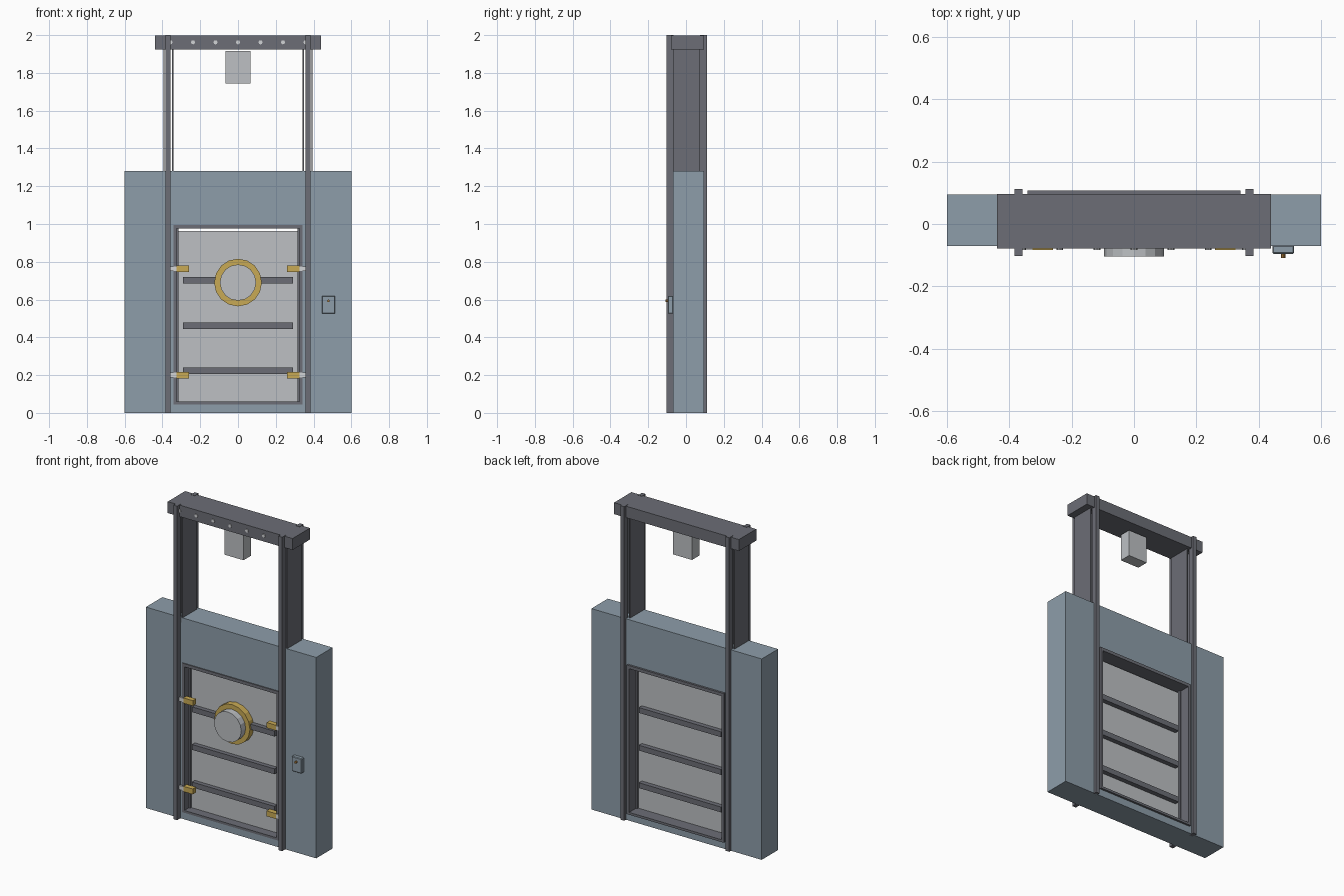
import bpy, bmesh, math
from mathutils import Matrix

cube = bpy.data.objects.get("Cube")
if cube:
    bpy.data.objects.remove(cube, do_unlink=True)


def material(name, rgb):
    m = bpy.data.materials.new(name)
    m.use_nodes = True
    colour = (*rgb, 1)
    m.diffuse_color = colour
    bsdf = next(n for n in m.node_tree.nodes if n.type == 'BSDF_PRINCIPLED')
    bsdf.inputs["Base Color"].default_value = colour
    return m


WALL = material("blue grey wall", (0.27, 0.34, 0.40))
STEEL = material("dark steel", (0.15, 0.155, 0.18))
LIGHT = material("light metal", (0.51, 0.53, 0.55))
GOLD = material("brass yellow", (0.58, 0.40, 0.09))
BOLT = material("pale bolt", (0.65, 0.66, 0.68))
BUTTON = material("amber button", (0.45, 0.22, 0.05))


def finish(name, bm, mat):
    bmesh.ops.recalc_face_normals(bm, faces=bm.faces[:])
    me = bpy.data.meshes.new(name)
    bm.to_mesh(me)
    bm.free()
    me.materials.append(mat)
    ob = bpy.data.objects.new(name, me)
    bpy.context.collection.objects.link(ob)
    return ob


def box(name, x, y, z, mat):
    """Box from (low, high) pairs."""
    bm = bmesh.new()
    bmesh.ops.create_cube(bm, size=1)
    for v in bm.verts:
        for i, (lo, hi) in enumerate((x, y, z)):
            v.co[i] = hi if v.co[i] > 0 else lo
    return finish(name, bm, mat)


def disc(name, x, z, r, y, mat, sides=16, axis='X'):
    """Cylinder lying along y."""
    bm = bmesh.new()
    bmesh.ops.create_cone(bm, cap_ends=True, segments=sides, radius1=r,
                          radius2=r, depth=y[1] - y[0])
    turn = Matrix.Rotation(math.pi / 2, 4, axis)
    shift = Matrix.Translation((x, (y[0] + y[1]) / 2, z))
    bmesh.ops.transform(bm, matrix=shift @ turn, verts=bm.verts[:])
    return finish(name, bm, mat)


def ring(name, outer, inner, y, mat):
    """Closed band between two matching (x, z) loops, extruded along y."""
    bm = bmesh.new()
    loops = [[bm.verts.new((px, d, pz)) for px, pz in loop]
             for loop, d in ((outer, y[0]), (outer, y[1]), (inner, y[1]), (inner, y[0]))]
    n = len(outer)
    for k in range(4):
        a, b = loops[k], loops[(k + 1) % 4]
        for i in range(n):
            j = (i + 1) % n
            bm.faces.new((a[i], a[j], b[j], b[i]))
    return finish(name, bm, mat)


def rect(w, lo, hi):
    return [(-w, lo), (w, lo), (w, hi), (-w, hi)]


def circle(r, z, sides=16):
    return [(r * math.cos(math.tau * i / sides), z + r * math.sin(math.tau * i / sides))
            for i in range(sides)]


# Wall with its doorway and the steel lining
opening = rect(0.342, 0.045, 0.995)
ring("wall", rect(0.6, 0, 1.28), opening, (-0.07, 0.095), WALL)
ring("door_frame", opening, rect(0.325, 0.06, 0.975), (-0.076, 0.108), STEEL)

# Sliding door with ribs on both faces
box("door_panel", (-0.317, 0.317), (-0.02, 0.03), (0.06, 0.963), LIGHT)
for i, z in enumerate((0.223, 0.462, 0.702)):
    box(f"door_rib_front_{i + 1}", (-0.29, 0.29), (-0.048, -0.02), (z - 0.017, z + 0.017), STEEL)
    box(f"door_rib_back_{i + 1}", (-0.29, 0.29), (0.03, 0.06), (z - 0.017, z + 0.017), STEEL)

# Porthole
ring("porthole_ring", circle(0.126, 0.69), circle(0.094, 0.69), (-0.06, -0.02), GOLD)
disc("porthole_cover", 0, 0.69, 0.096, (-0.104, -0.02), LIGHT)


def span(s, a, b):
    """Mirror an x range to the chosen side."""
    return (a, b) if s > 0 else (-b, -a)


# Columns, guides and latches on each side
for side, s in (("left", 1), ("right", -1)):
    box(f"{side}_front_track", span(s, 0.357, 0.383), (-0.103, -0.066), (0, 2), STEEL)
    box(f"{side}_back_track", span(s, 0.357, 0.383), (0.075, 0.112), (0, 2), STEEL)
    box(f"{side}_outer_plate", span(s, 0.388, 0.395), (-0.07, 0.075), (1.25, 1.93), STEEL)
    box(f"{side}_inner_plate", span(s, 0.342, 0.349), (-0.07, 0.075), (1.25, 1.93), STEEL)
    box(f"{side}_door_guide", span(s, 0.315, 0.326), (-0.03, 0.04), (0.06, 0.975), STEEL)
    for level, z in (("upper", 0.763), ("lower", 0.2)):
        box(f"{side}_{level}_latch", span(s, 0.26, 0.325), (-0.084, -0.052),
            (z - 0.017, z + 0.017), GOLD)
        box(f"{side}_{level}_latch_pin", span(s, 0.323, 0.36), (-0.082, -0.056),
            (z - 0.013, z + 0.013), BOLT)

# Top beam with bolts and the hoist motor below
box("top_beam", (-0.44, 0.44), (-0.079, 0.096), (1.925, 1.998), STEEL)
for i in range(-3, 4):
    disc(f"beam_bolt_{i + 4}", i * 0.119, 1.962, 0.011, (-0.083, -0.07), BOLT, 8)
box("hoist_motor", (-0.067, 0.067), (-0.04, 0.035), (1.745, 1.915), LIGHT)

# Control box
control = box("control_box", (0.444, 0.514), (-0.096, -0.068), (0.525, 0.62), WALL)
bevel = control.modifiers.new("soft edges", 'BEVEL')
bevel.width = 0.004
bevel.segments = 1
disc("control_button", 0.479, 0.593, 0.007, (-0.109, -0.095), BUTTON, 10)
